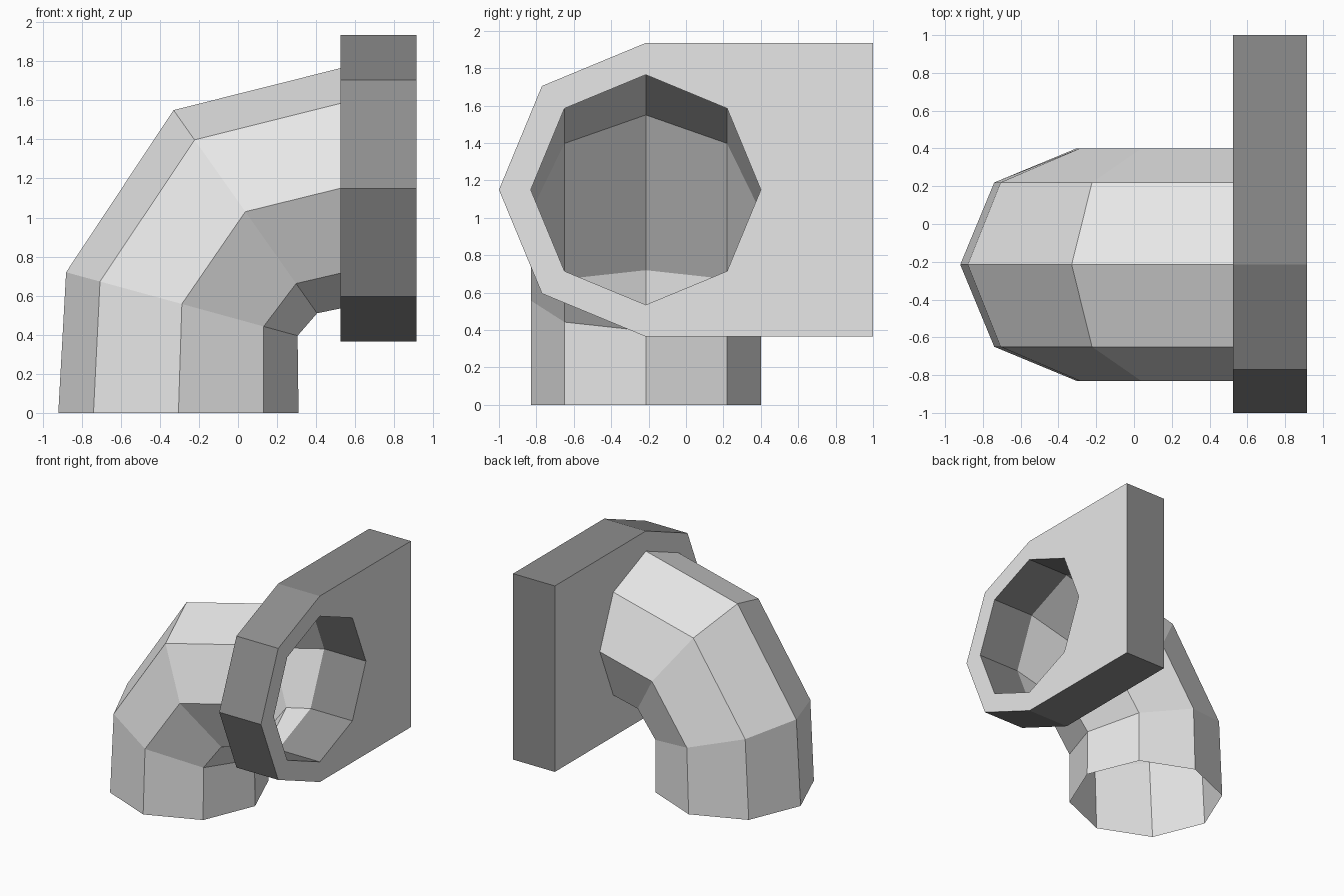
import bpy, bmesh, math

if "Cube" in bpy.data.objects:
    bpy.data.objects.remove(bpy.data.objects["Cube"])

CY, CZ, R = -0.215, 1.15, 0.615   # pipe centre line and radius
N = 8                             # sides of the pipe


def material(name, grey):
    m = bpy.data.materials.new(name)
    m.diffuse_color = (grey, grey, grey, 1)
    m.use_nodes = True
    m.node_tree.nodes["Principled BSDF"].inputs["Base Color"].default_value = m.diffuse_color
    return m


light = material("light grey", 0.8)
dark = material("dark grey", 0.27)


def make_object(name, bm, mats):
    bmesh.ops.recalc_face_normals(bm, faces=bm.faces[:])
    bm.normal_update()
    mesh = bpy.data.meshes.new(name)
    for m in mats:
        mesh.materials.append(m)
    bm.to_mesh(mesh)
    bm.free()
    ob = bpy.data.objects.new(name, mesh)
    bpy.context.collection.objects.link(ob)
    return ob


def bridge(bm, a, b):
    for i in range(N):
        j = (i + 1) % N
        bm.faces.new((a[i], a[j], b[j], b[i]))


# Elbow pipe: open octagonal shell, each ring given by its outer and inner (x, z) ends
stations = [((-0.92, 0.0), (0.31, 0.0)),
            ((-0.88, 0.72), (0.305, 0.395)),
            ((-0.33, 1.55), (0.405, 0.51)),
            ((0.525, 1.765), (0.525, 0.535))]
bm = bmesh.new()
rings = []
for (ox, oz), (ix, iz) in stations:
    ring = []
    for k in range(N):
        a = 2 * math.pi * k / N
        c = math.cos(a) / 2
        ring.append(bm.verts.new(((ox + ix) / 2 + (ox - ix) * c,
                                  CY + R * math.sin(a),
                                  (oz + iz) / 2 + (oz - iz) * c)))
    rings.append(ring)
for a, b in zip(rings, rings[1:]):
    bridge(bm, a, b)
make_object("elbow_pipe", bm, [light])

# Flange plate: half octagon, half square outline with an octagonal hole
FR = 0.785
angles = [math.pi / 2 + 2 * math.pi * k / N for k in range(N)]
hole = [(CY + R * math.cos(a), CZ + R * math.sin(a)) for a in angles]
outline = [(CY + FR * math.cos(a), CZ + FR * math.sin(a)) for a in angles[:5]]
outline += [(1.0, CZ - FR), (1.0, CZ), (1.0, CZ + FR)]
bm = bmesh.new()
loops = [[bm.verts.new((x, y, z)) for y, z in pts]
         for x, pts in ((0.525, hole), (0.525, outline), (0.915, outline), (0.915, hole))]
for i in range(4):
    bridge(bm, loops[i], loops[(i + 1) % 4])
bm.normal_update()
# Front and back are light, rim and hole wall are dark
for f in bm.faces:
    f.material_index = 0 if abs(f.normal.x) > 0.5 else 1
make_object("flange_plate", bm, [light, dark])
